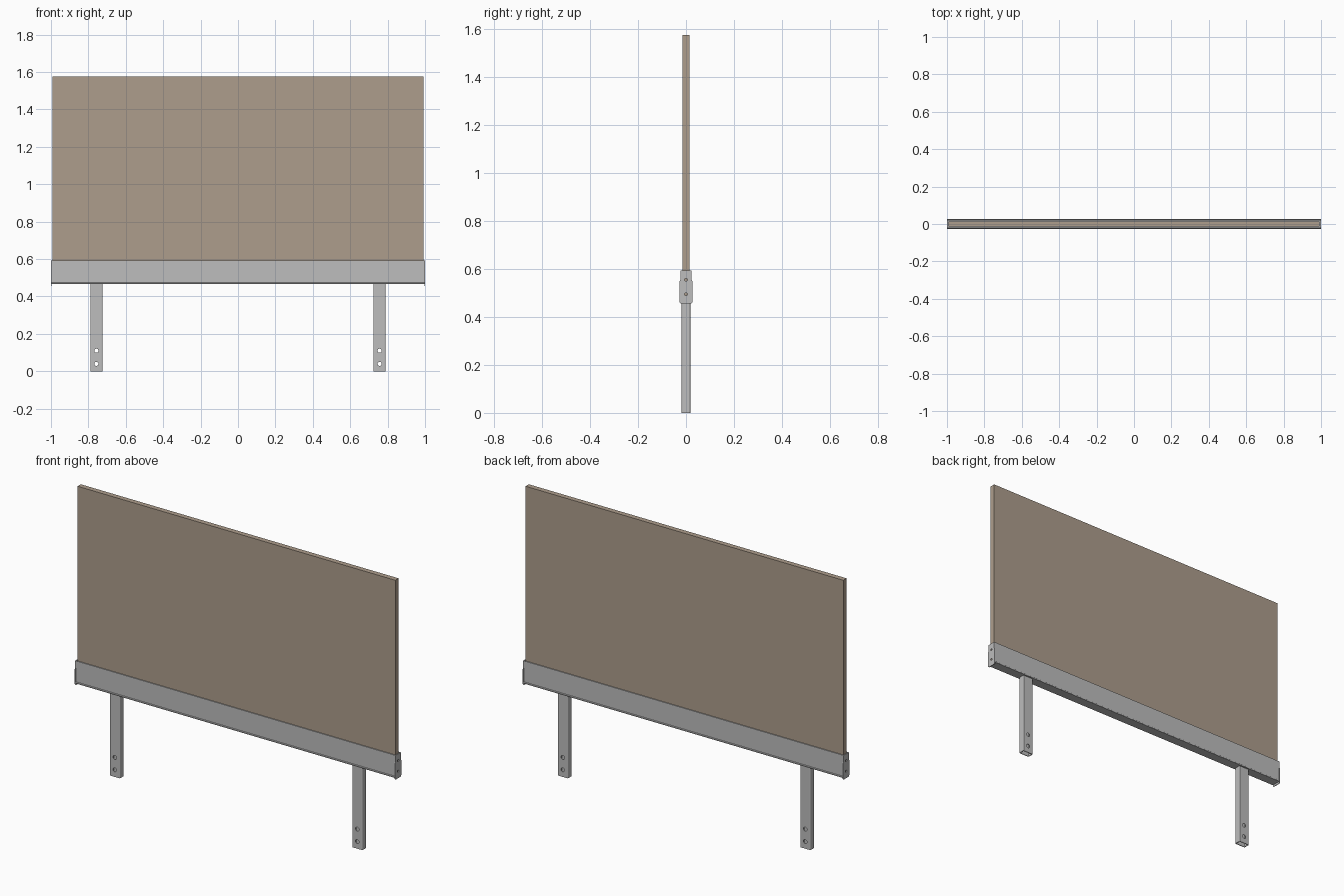
import bpy, bmesh, math
from mathutils import Matrix, Vector

if "Cube" in bpy.data.objects:
    bpy.data.objects.remove(bpy.data.objects["Cube"])


def material(name, color):
    m = bpy.data.materials.new(name)
    m.diffuse_color = (*color, 1)
    m.use_nodes = True
    m.node_tree.nodes["Principled BSDF"].inputs["Base Color"].default_value = m.diffuse_color
    return m


METAL = material("light grey metal", (0.51, 0.51, 0.51))
PANEL = material("warm taupe panel", (0.42, 0.34, 0.265))


def finish(name, bm, mat):
    bmesh.ops.recalc_face_normals(bm, faces=bm.faces)
    me = bpy.data.meshes.new(name)
    bm.to_mesh(me)
    bm.free()
    me.materials.append(mat)
    ob = bpy.data.objects.new(name, me)
    bpy.context.collection.objects.link(ob)
    return ob


def extrude_x(name, profile, x0, x1, mat):
    """Extrude a closed (y, z) profile along x."""
    bm = bmesh.new()
    f = bm.faces.new([bm.verts.new((x0, y, z)) for y, z in profile])
    geo = bmesh.ops.extrude_face_region(bm, geom=[f])["geom"]
    bmesh.ops.translate(bm, vec=(x1 - x0, 0, 0),
                        verts=[g for g in geo if isinstance(g, bmesh.types.BMVert)])
    return finish(name, bm, mat)


def mirrored(half):
    """Complete a profile from its +y half, listed from one axis end to the other."""
    return half + [(-y, z) for y, z in reversed(half)]


def drill(ob, centres, axis, radius, depth):
    """Cut round holes, then drop the cutter."""
    bm = bmesh.new()
    rot = Matrix.Rotation(math.pi / 2, 4, 'X' if axis == 'Y' else 'Y')
    for c in centres:
        bmesh.ops.create_cone(bm, cap_ends=True, segments=20, radius1=radius,
                              radius2=radius, depth=depth,
                              matrix=Matrix.Translation(Vector(c)) @ rot)
    cutter = finish("hole_cutter", bm, METAL)
    cutter.hide_render = True
    mod = ob.modifiers.new("holes", 'BOOLEAN')
    mod.operation = 'DIFFERENCE'
    mod.solver = 'EXACT'
    mod.object = cutter
    dg = bpy.context.evaluated_depsgraph_get()
    me = bpy.data.meshes.new_from_object(ob.evaluated_get(dg))
    ob.modifiers.clear()
    ob.data = me
    bpy.data.objects.remove(cutter)


def rounded_rect(hx, hy, r, seg=3):
    pts = []
    for i, (sx, sy) in enumerate(((1, 1), (-1, 1), (-1, -1), (1, -1))):
        for k in range(seg + 1):
            a = math.pi / 2 * (i + k / seg)
            pts.append((sx * (hx - r) + r * math.cos(a), sy * (hy - r) + r * math.sin(a)))
    return pts


def tube_post(name, cx, hx, hy, wall, z0, z1):
    """Hollow rectangular tube standing upright."""
    bm = bmesh.new()
    outer = rounded_rect(hx, hy, 0.005)
    inner = rounded_rect(hx - wall, hy - wall, 0.002)
    rings = [[bm.verts.new((cx + x, y, z)) for x, y in loop]
             for loop, z in ((outer, z0), (outer, z1), (inner, z1), (inner, z0))]
    n = len(outer)
    for a, b in zip(rings, rings[1:] + rings[:1]):
        for i in range(n):
            j = (i + 1) % n
            bm.faces.new((a[i], a[j], b[j], b[i]))
    return finish(name, bm, METAL)


# Upright panel, seated inside the channel
extrude_x("panel", mirrored([(0.0145, 0.482), (0.0145, 1.576)]), -0.992, 0.992, PANEL)

# U-shaped channel rail with a small outward lip along its bottom edge
extrude_x("channel_rail", mirrored([
    (0.027, 0.467), (0.027, 0.472), (0.0235, 0.475), (0.0235, 0.593),
    (0.0185, 0.593), (0.0185, 0.482)]), -0.996, 0.996, METAL)

# End caps, wider in their lower part, with two screw holes
cap = mirrored([(0.022, 0.456), (0.0275, 0.462), (0.0275, 0.548),
                (0.0235, 0.555), (0.0235, 0.593)])
for side, s in (("left", -1), ("right", 1)):
    ob = extrude_x(side + "_end_cap", cap, s * 0.996, s * 1.0, METAL)
    drill(ob, [(s, 0, 0.495), (s, 0, 0.555)], 'X', 0.006, 0.03)

# Hollow mounting posts with two bolt holes each
for side, s in (("left", -1), ("right", 1)):
    cx = s * 0.757
    ob = tube_post(side + "_post", cx, 0.0325, 0.018, 0.004, 0.0, 0.467)
    drill(ob, [(cx, 0, 0.04), (cx, 0, 0.11)], 'Y', 0.011, 0.1)
